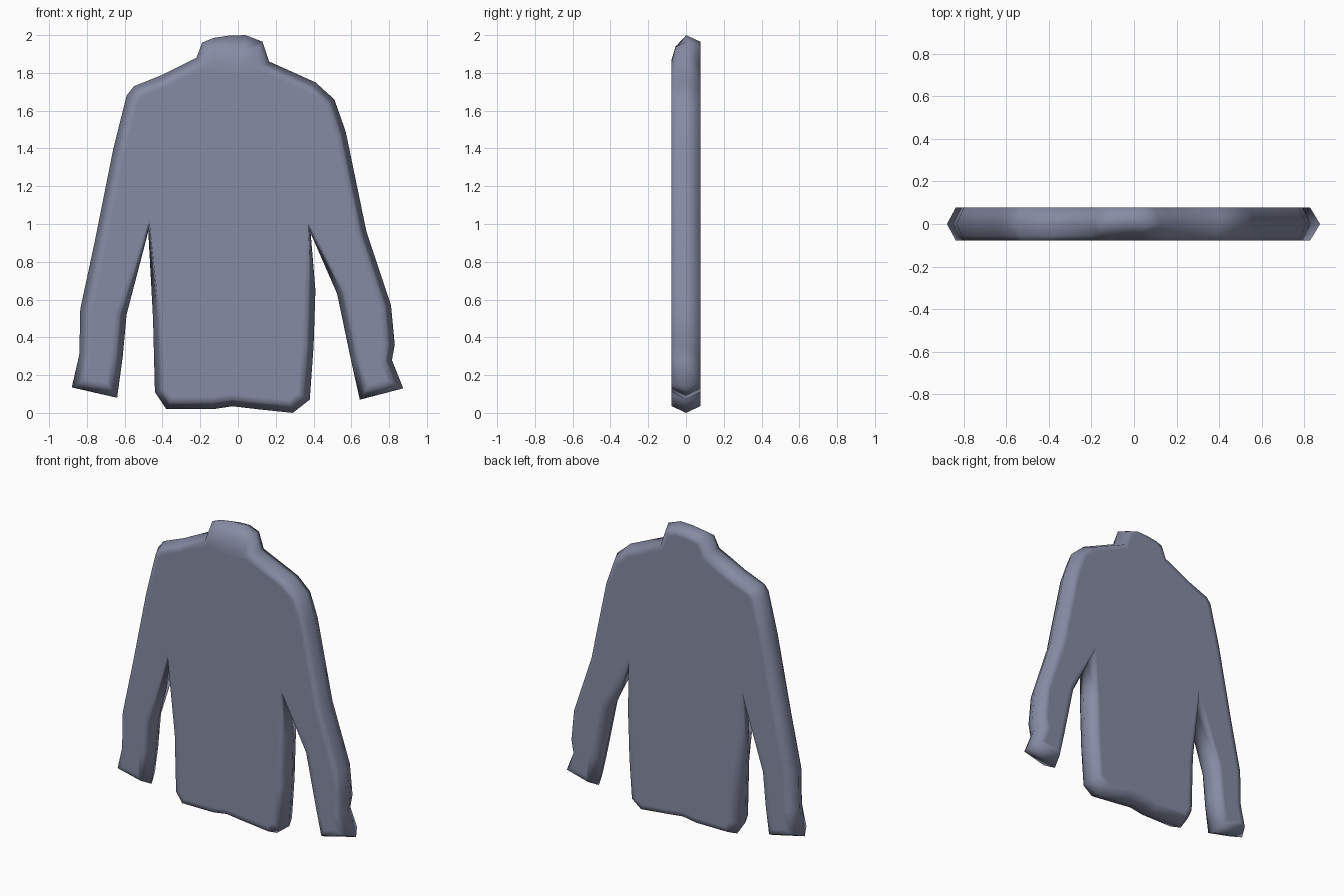
import bpy, bmesh
from mathutils import Vector

if "Cube" in bpy.data.objects:
    bpy.data.objects.remove(bpy.data.objects["Cube"])

# Shirt silhouette in the x-z plane, clockwise from the left of the collar
OUTLINE = [Vector(p) for p in [
    (-.19, 1.96), (-.13, 1.985), (-.05, 1.997), (.04, 2.0), (.13, 1.965), (.165, 1.86),  # collar
    (.41, 1.75), (.51, 1.66), (.57, 1.49), (.68, .96),                                # shoulder
    (.81, .57), (.83, .36), (.815, .28), (.875, .13), (.645, .07), (.60, .27),
    (.525, .63), (.385, .95),                                                        # sleeve, armpit
    (.41, .65), (.40, .35), (.38, .07), (.29, 0), (.10, .02), (-.03, .035),
    (-.13, .02), (-.38, .02), (-.44, .11), (-.45, .5), (-.475, .96),                 # body, armpit
    (-.59, .52), (-.61, .30), (-.64, .08), (-.88, .135), (-.84, .31),
    (-.835, .55), (-.76, .9), (-.66, 1.4), (-.59, 1.68), (-.55, 1.73),
    (-.40, 1.79), (-.22, 1.88)]]                                                     # sleeve, shoulder
N = len(OUTLINE)


def inset(dist, collar_top=3.0):
    """Mitred inset of the silhouette, with the neckline held below collar_top."""
    ring = []
    for i, p in enumerate(OUTLINE):
        a = (p - OUTLINE[i - 1]).normalized()
        b = (OUTLINE[(i + 1) % N] - p).normalized()
        n1, n2 = Vector((a.y, -a.x)), Vector((b.y, -b.x))
        m = (n1 + n2) / max(1 + n1.dot(n2), .2)
        if m.length > 1.5:
            m = m.normalized() * 1.5
        q = p + m * dist
        limit = collar_top - .04 * max(0, 1 - abs(q.x) / .2)
        ring.append((q.x, min(q.y, limit)))
    return ring


# Rings from front to back: depth, inset, neckline limit
RINGS = [(-.077, .065, 1.83), (-.077, .035, 1.875), (-.055, .025, 1.955),
         (0, 0, 3), (.077, .035, 3), (.077, .065, 3)]

bm = bmesh.new()
loops = [[bm.verts.new((x, y, z)) for x, z in inset(d, top)] for y, d, top in RINGS]
for r, s in zip(loops, loops[1:]):
    for i in range(N):
        j = (i + 1) % N
        bm.faces.new((r[i], r[j], s[j], s[i]))
caps = [bm.faces.new(loops[0]), bm.faces.new(loops[-1])]
bmesh.ops.recalc_face_normals(bm, faces=bm.faces)
bmesh.ops.triangulate(bm, faces=caps)
for f in bm.faces:
    f.smooth = True
mesh = bpy.data.meshes.new("shirt")
bm.to_mesh(mesh)
bm.free()

# Blue grey cloth
cloth = bpy.data.materials.new("blue grey cloth")
cloth.diffuse_color = (.24, .26, .37, 1)
cloth.use_nodes = True
cloth.node_tree.nodes["Principled BSDF"].inputs["Base Color"].default_value = cloth.diffuse_color
mesh.materials.append(cloth)
shirt = bpy.data.objects.new("shirt", mesh)
bpy.context.collection.objects.link(shirt)
